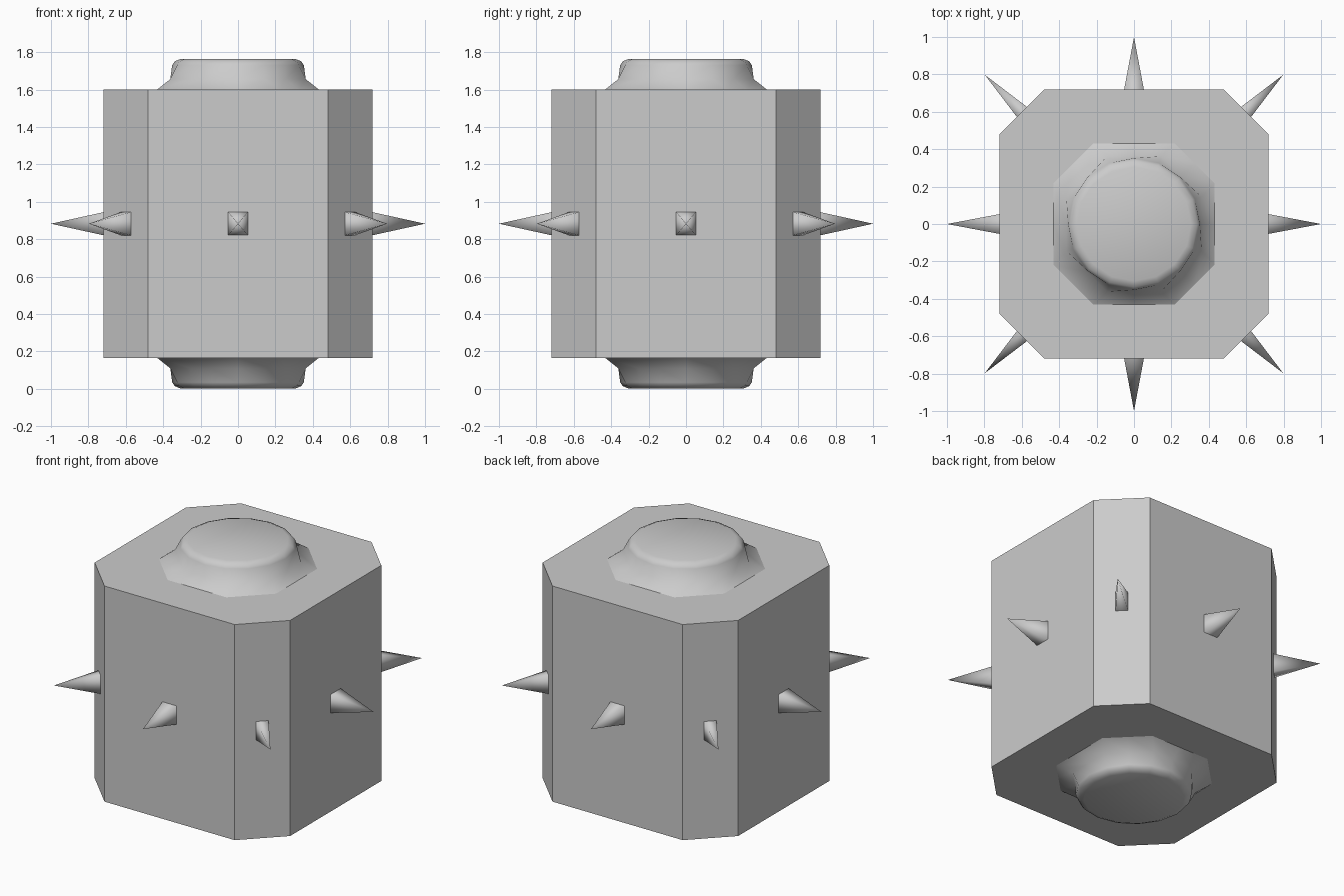
import bpy, bmesh, math
from mathutils import Matrix, Vector

if "Cube" in bpy.data.objects:
    bpy.data.objects.remove(bpy.data.objects["Cube"])


def loft(name, rings, smooth=None):
    """Skin a stack of equal-length rings and close both ends."""
    bm = bmesh.new()
    loops = [[bm.verts.new(p) for p in ring] for ring in rings]
    n = len(loops[0])
    for a, b in zip(loops, loops[1:]):
        for i in range(n):
            j = (i + 1) % n
            bm.faces.new((a[i], a[j], b[j], b[i]))
    bm.faces.new(loops[0][::-1])
    bm.faces.new(loops[-1])
    bmesh.ops.recalc_face_normals(bm, faces=bm.faces[:])
    mesh = bpy.data.meshes.new(name)
    bm.to_mesh(mesh)
    bm.free()
    obj = bpy.data.objects.new(name, mesh)
    bpy.context.collection.objects.link(obj)
    if smooth:
        bpy.context.view_layer.objects.active = obj
        obj.select_set(True)
        bpy.ops.object.shade_smooth_by_angle(angle=math.radians(smooth))
        obj.select_set(False)
    return obj


def octagon(half, cut, z, midpoints=False):
    """Square with chamfered corners, optionally with edge midpoints."""
    pts = [(half, -cut), (half, cut), (cut, half), (-cut, half),
           (-half, cut), (-half, -cut), (-cut, -half), (cut, -half)]
    pts = [Vector((x, y, z)) for x, y in pts]
    if not midpoints:
        return pts
    return [q for i, p in enumerate(pts) for q in (p, (p + pts[(i + 1) % 8]) / 2)]


def circle(r, z, n=16):
    start = -math.pi / 8
    return [Vector((r * math.cos(start + math.tau * i / n),
                    r * math.sin(start + math.tau * i / n), z)) for i in range(n)]


MID = 0.883

# Chamfered block body
loft("body", [octagon(0.72, 0.48, 0.165), octagon(0.72, 0.48, 1.601)])

# Raised caps: octagonal foot turning into a round button, top and bottom
for name, sign in (("top_cap", 1), ("bottom_cap", -1)):
    def z(h):
        return MID + sign * h
    loft(name, [octagon(0.435, 0.22, z(0.715), True),
                octagon(0.362, 0.145, z(0.773), True),
                circle(0.352, z(0.848)),
                circle(0.338, z(0.868)),
                circle(0.305, z(0.882))], 50)

# Eight four-sided spikes around the middle
for i in range(8):
    diagonal = i % 2
    base, tip = (0.849, 1.128) if diagonal else (0.72, 1.0)
    w, h = (0.038, 0.062) if diagonal else (0.053, 0.062)
    bm = bmesh.new()
    turn = Matrix.Translation((0, 0, MID)) @ Matrix.Rotation(i * math.pi / 4, 4, 'Z')
    corners = [bm.verts.new(turn @ Vector((base - 0.002, y, zz)))
               for y, zz in ((-w, -h), (w, -h), (w, h), (-w, h))]
    point = bm.verts.new(turn @ Vector((tip, 0, 0)))
    for k in range(4):
        bm.faces.new((corners[k], corners[(k + 1) % 4], point)).smooth = True
    bmesh.ops.recalc_face_normals(bm, faces=bm.faces[:])
    name = f"spike_{i + 1}"
    mesh = bpy.data.meshes.new(name)
    bm.to_mesh(mesh)
    bm.free()
    bpy.context.collection.objects.link(bpy.data.objects.new(name, mesh))
